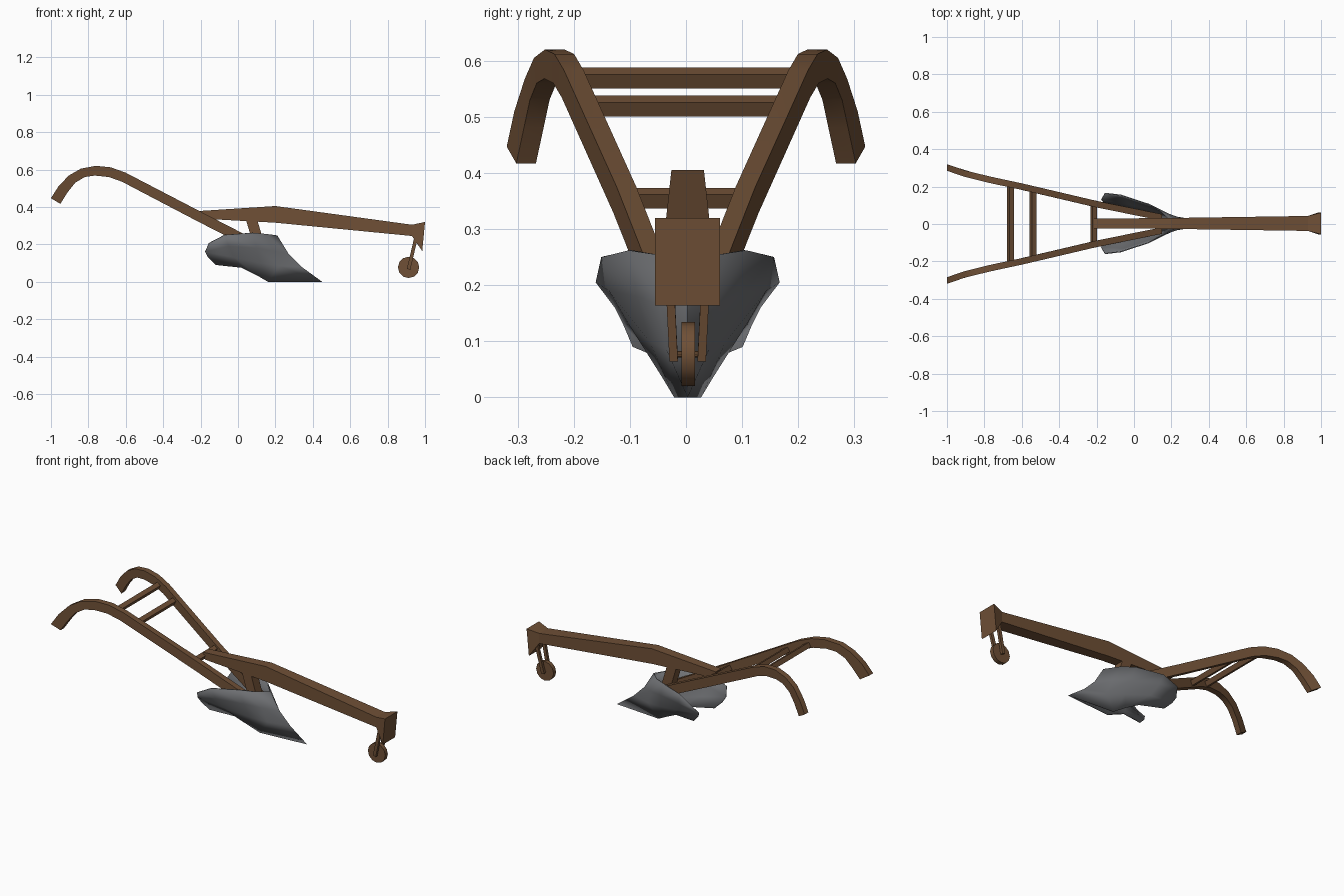
import bpy, bmesh, math
from mathutils import Vector

if "Cube" in bpy.data.objects:
    bpy.data.objects.remove(bpy.data.objects["Cube"])


def material(name, rgb):
    m = bpy.data.materials.new(name)
    m.diffuse_color = (*rgb, 1)
    m.use_nodes = True
    m.node_tree.nodes["Principled BSDF"].inputs["Base Color"].default_value = m.diffuse_color
    return m


WOOD = material("brown_wood", (0.16, 0.08, 0.037))
STEEL = material("dark_steel", (0.16, 0.165, 0.175))


def finish(name, bm, mat, smooth=None):
    bmesh.ops.recalc_face_normals(bm, faces=bm.faces)
    me = bpy.data.meshes.new(name)
    bm.to_mesh(me)
    bm.free()
    me.materials.append(mat)
    ob = bpy.data.objects.new(name, me)
    bpy.context.collection.objects.link(ob)
    if smooth:
        bpy.ops.object.select_all(action='DESELECT')
        ob.select_set(True)
        bpy.context.view_layer.objects.active = ob
        bpy.ops.object.shade_smooth_by_angle(angle=math.radians(smooth))
    return ob


def loft(name, rings, mat, smooth=None):
    """Closed skin over a row of four-cornered cross-sections."""
    bm = bmesh.new()
    rows = [[bm.verts.new(p) for p in r] for r in rings]
    for a, b in zip(rows, rows[1:]):
        for i in range(4):
            j = (i + 1) % 4
            bm.faces.new((a[i], a[j], b[j], b[i]))
    bm.faces.new(rows[0])
    bm.faces.new(rows[-1][::-1])
    return finish(name, bm, mat, smooth)


def section(top, bottom, y_top, y_bottom, hw):
    """Cross-section from a top and bottom (x, z) point."""
    (xt, zt), (xb, zb) = top, bottom
    return [(xt, y_top - hw, zt), (xt, y_top + hw, zt),
            (xb, y_bottom + hw, zb), (xb, y_bottom - hw, zb)]


def spread(x):
    """Sideways distance of a handle at x."""
    pts = [(-1, 0.302), (-0.9, 0.268), (-0.76, 0.234), (-0.6, 0.2),
           (-0.21, 0.108), (0.2, 0.025)]
    for (x0, y0), (x1, y1) in zip(pts, pts[1:]):
        if x <= x1:
            return y0 + (y1 - y0) * (x - x0) / (x1 - x0)
    return pts[-1][1]


# Curved handles, top and bottom edge pairs
handle = [((-1, 0.447), (-0.95, 0.417)), ((-0.96, 0.51), (-0.91, 0.48)),
          ((-0.905, 0.568), (-0.87, 0.53)), ((-0.84, 0.605), (-0.82, 0.56)),
          ((-0.76, 0.62), (-0.765, 0.568)), ((-0.68, 0.612), (-0.69, 0.56)),
          ((-0.6, 0.583), (-0.62, 0.535)), ((-0.2, 0.375), (-0.225, 0.328)),
          ((0.15, 0.195), (0.125, 0.148))]
for side, label in ((1, "back"), (-1, "front")):
    loft("handle_" + label,
         [section(t, b, side * spread(t[0]), side * spread(b[0]), 0.0175)
          for t, b in handle], WOOD, 35)

# Cross bars between the handles, tilted with the handle slope
slope = math.radians(27)
for i, (x, z, half) in enumerate(((-0.66, 0.569, 0.2), (-0.54, 0.519, 0.175),
                                  (-0.215, 0.355, 0.1))):
    u = Vector((math.cos(slope), 0, -math.sin(slope))) * 0.0135
    v = Vector((math.sin(slope), 0, math.cos(slope))) * 0.014
    loft(f"cross_bar_{i + 1}",
         [[Vector((x, y, z)) + d for d in (u + v, v - u, -u - v, u - v)]
          for y in (-half, half)], WOOD)

# Main beam with flared end block
C = 0.003
loft("main_beam", [section((x, t), (xb, b), C, C, w) for x, t, xb, b, w in (
    (-0.215, 0.378, -0.2, 0.338, 0.026), (0.2, 0.405, 0.2, 0.316, 0.029),
    (0.93, 0.305, 0.93, 0.245, 0.04), (1.0, 0.32, 0.985, 0.164, 0.058))], WOOD)

# Strut from the beam to the plough body
loft("strut", [[(x0, C - .028, z), (x0, C + .028, z), (x1, C + .028, z), (x1, C - .028, z)]
               for x0, x1, z in ((0.04, 0.1, 0.34), (0.1, 0.16, 0.14))], WOOD)

# Plough body: two curved wings meeting at a ridge, columns from back to tip
columns = [
    [(-.155, .164, .205), (-.175, .13, .16), (-.16, .115, .13), (-.12, .098, .09)],
    [(-.07, .154, .25), (-.05, .14, .19), (-.02, .105, .13), (.02, .062, .075)],
    [(.08, .105, .262), (.10, .09, .18), (.12, .068, .10), (.10, .045, .035)],
    [(.15, .065, .256), (.19, .05, .165), (.22, .038, .085), (.16, .024, 0)],
    [(.21, 0, .248), (.27, 0, .15), (.34, 0, .08), (.45, 0, 0)]]
bm = bmesh.new()
for s in (1, -1):
    grid = [[bm.verts.new((x, y * s + C, z)) for x, y, z in col] for col in columns]
    for a, b in zip(grid, grid[1:]):
        for i in range(3):
            bm.faces.new((a[i], b[i], b[i + 1], a[i + 1]))
bmesh.ops.remove_doubles(bm, verts=bm.verts, dist=1e-4)
bmesh.ops.recalc_face_normals(bm, faces=bm.faces)
probe = max(bm.faces, key=lambda f: f.calc_center_median().y)
if probe.normal.y < 0:
    bmesh.ops.reverse_faces(bm, faces=bm.faces)
body = finish("plough_body", bm, STEEL, 40)
if max(body.data.polygons, key=lambda p: p.center.y).normal.y < 0:
    body.data.flip_normals()
thick = body.modifiers.new("thickness", 'SOLIDIFY')
thick.thickness = 0.006
thick.offset = -1


# Front wheel and its axle
def disc(name, radius, width, sides, y):
    b = bmesh.new()
    bmesh.ops.create_cone(b, cap_ends=True, segments=sides, radius1=radius,
                          radius2=radius, depth=width)
    for v in b.verts:
        v.co = (v.co.x + 0.912, v.co.z + y, v.co.y + 0.077)
    finish(name, b, WOOD, 40)


disc("wheel", 0.057, 0.024, 12, 0.004)
disc("axle", 0.006, 0.055, 8, C)

# Wheel forks
for s, label in ((1, "back"), (-1, "front")):
    loft("wheel_fork_" + label,
         [[(x - .009, C + s * y - .0075, z + .003), (x - .009, C + s * y + .0075, z + .003),
           (x + .009, C + s * y + .0075, z - .003), (x + .009, C + s * y - .0075, z - .003)]
          for x, y, z in ((0.955, 0.034, 0.25), (0.912, 0.025, 0.067))], WOOD)
